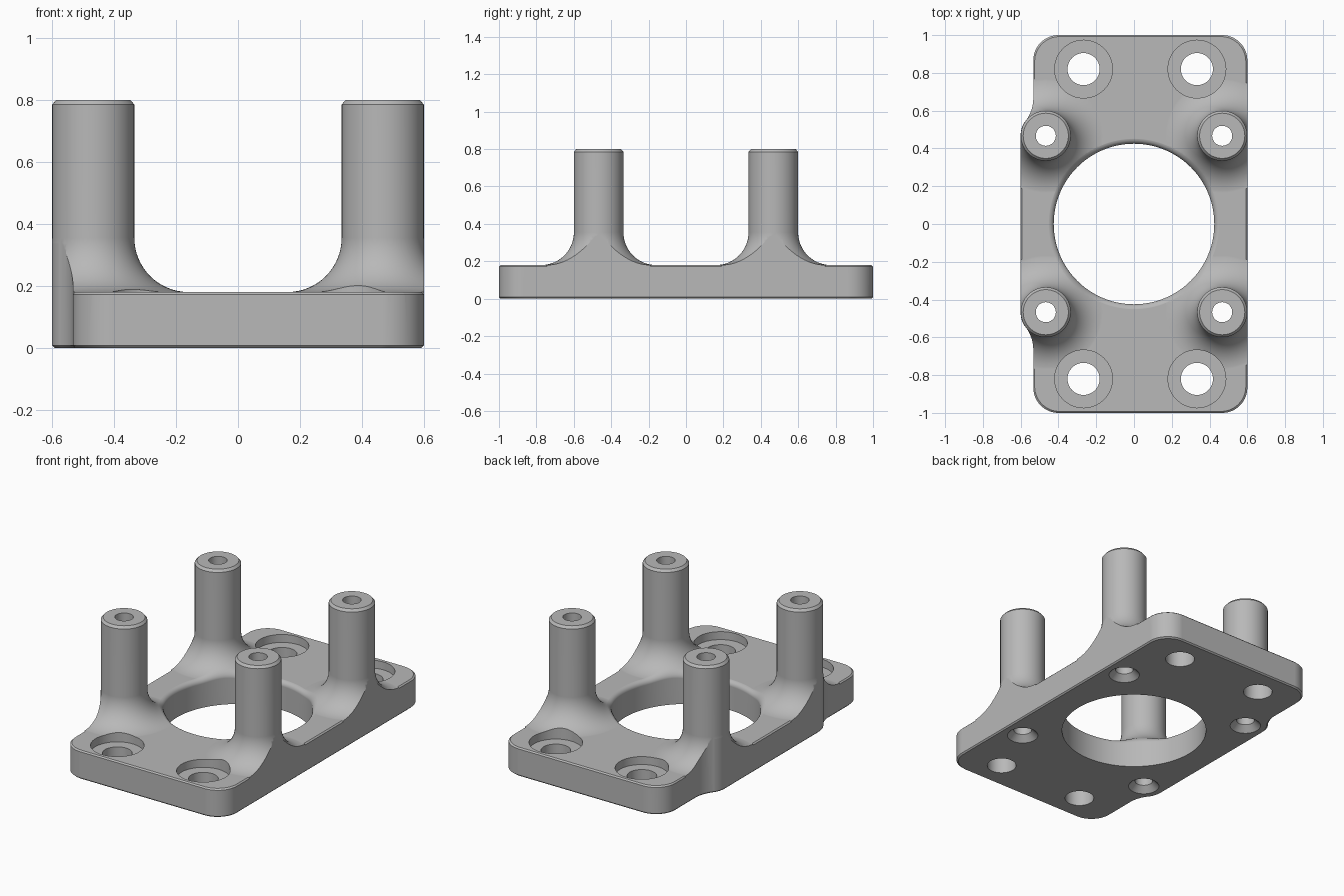
import bpy, bmesh
from math import sin, cos, pi, radians, hypot, sqrt

if "Cube" in bpy.data.objects:
    bpy.data.objects.remove(bpy.data.objects["Cube"])

TOP, HEIGHT = 0.18, 0.8           # plate thickness, total height
POST, POST_R, FILLET = 0.467, 0.1325, 0.175
HOLE_R, RIM = 0.425, 0.03         # central opening and its rounded rim
SIGNS = (-1, 1)
POSTS = [(x * POST, y * POST) for x in SIGNS for y in SIGNS]

metal = bpy.data.materials.new("plain_grey")
metal.use_nodes = True
grey = (0.48, 0.48, 0.48, 1)
metal.diffuse_color = grey
metal.node_tree.nodes["Principled BSDF"].inputs["Base Color"].default_value = grey


def arc(cx, cy, r, start, end, steps=14):
    angles = [radians(start + (end - start) * i / steps) for i in range(steps + 1)]
    return [(cx + r * cos(a), cy + r * sin(a)) for a in angles]


def skin(name, rings):
    """Closed solid through a stack of rings with equal point counts."""
    bm = bmesh.new()
    loops = [[bm.verts.new(p) for p in ring] for ring in rings]
    n = len(loops[0])
    for low, high in zip(loops, loops[1:]):
        for i in range(n):
            j = (i + 1) % n
            bm.faces.new((low[i], low[j], high[j], high[i]))
    bm.faces.new(loops[0][::-1])
    bm.faces.new(loops[-1])
    bmesh.ops.recalc_face_normals(bm, faces=bm.faces)
    mesh = bpy.data.meshes.new(name)
    bm.to_mesh(mesh)
    bm.free()
    mesh.materials.append(metal)
    obj = bpy.data.objects.new(name, mesh)
    bpy.context.collection.objects.link(obj)
    return obj


def lathe(name, profile, x, y, n=64):
    return skin(name, [[(x + r * cos(2 * pi * i / n), y + r * sin(2 * pi * i / n), z)
                        for i in range(n)] for r, z in profile])


def combine(target, tool, operation):
    mod = target.modifiers.new(operation, "BOOLEAN")
    mod.operation, mod.solver, mod.object = operation, "EXACT", tool
    bpy.context.view_layer.objects.active = target
    bpy.ops.object.modifier_apply(modifier=mod.name)
    bpy.data.objects.remove(tool)


def surface_height(x, y):
    """Height of the plate with its post fillets."""
    s = min(hypot(x - px, y - py) for px, py in POSTS) - POST_R
    if s >= FILLET:
        return TOP
    return TOP + FILLET - sqrt(FILLET ** 2 - (FILLET - s) ** 2)


# Plate outline: back half, mirrored to the front
half = arc(0.467, 0.867, 0.133, 0, 90)
half += arc(-0.4, 0.867, 0.133, 90, 180)
half += arc(-0.733, 0.667, 0.2, 0, -37)
half += arc(-POST, POST, 0.1335, 143, 180)[1:]
outline = half + [(x, -y) for x, y in reversed(half)]


def outline_ring(z, grow=0.0):
    return [(x * (1 + grow / 0.6), y * (1 + grow), z) for x, y in outline]


# Plate with a softened top edge, oversize until trimmed
plate = skin("mounting_plate", [outline_ring(-0.1, 0.01), outline_ring(TOP - 0.018, 0.01),
                                outline_ring(TOP, -0.008)])

# Posts with wide fillets at the foot and a chamfer at the top
foot = [(POST_R + FILLET - FILLET * sin(a), TOP + FILLET - FILLET * cos(a))
        for a in [i * pi / 32 for i in range(17)]]
foot[0] = (foot[0][0], TOP - 0.0005)
post_profile = [(POST_R + FILLET, 0.05)] + foot
post_profile += [(POST_R, HEIGHT - 0.015), (POST_R - 0.013, HEIGHT)]
for x, y in POSTS:
    combine(plate, lathe("post", post_profile, x, y), "UNION")

# Trim everything to the outline, with a softened bottom edge
trim = skin("trim", [outline_ring(0, -0.008), outline_ring(0.008), outline_ring(1)])
combine(plate, trim, "INTERSECT")

# Central opening whose rounded rim follows the fillets
N = 128
rings = []
for step in range(-1, 10):
    a = max(step, 0) * pi / 16
    r = HOLE_R + RIM * (1 - cos(a))
    ring = []
    for i in range(N):
        t = 2 * pi * i / N
        x, y = r * cos(t), r * sin(t)
        if step < 0:
            z = -0.1
        elif step == 9:
            r = HOLE_R + RIM
            x, y, z = r * cos(t), r * sin(t), 1
        else:
            z = surface_height(x, y) - RIM * (1 - sin(a)) + (0.0006 if step == 8 else 0)
        ring.append((x, y, z))
    rings.append(ring)
combine(plate, skin("opening", rings), "DIFFERENCE")

# Counterbored screw holes
screw = [(0.085, -0.1), (0.085, TOP - 0.05), (0.153, TOP - 0.05), (0.153, 0.5)]
for x in (-0.267, 0.333):
    for y in SIGNS:
        combine(plate, lathe("screw_hole", screw, x, y * 0.82), "DIFFERENCE")

# Bores through the posts, countersunk underneath
bore = [(0.1, -0.01), (0.053, 0.037), (0.053, 1)]
for x, y in POSTS:
    combine(plate, lathe("post_bore", bore, x, y, 48), "DIFFERENCE")

# Smooth shading with crisp edges
bpy.ops.object.select_all(action="DESELECT")
plate.select_set(True)
bpy.context.view_layer.objects.active = plate
bpy.ops.object.shade_smooth_by_angle(angle=radians(25))
weighted = plate.modifiers.new("flat_face_normals", "WEIGHTED_NORMAL")
weighted.keep_sharp = True
